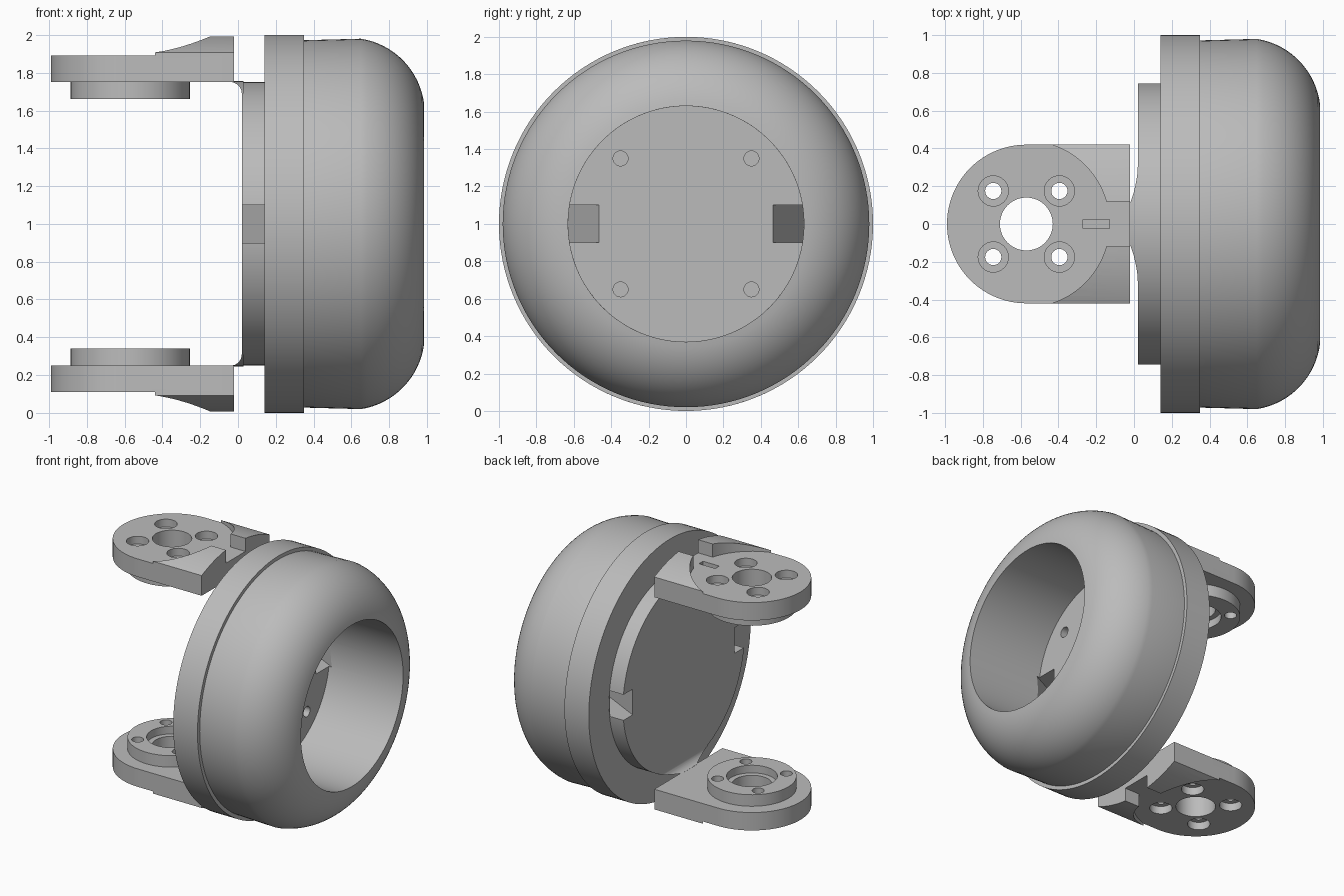
import bpy, bmesh, math
from mathutils import Matrix, Vector

old = bpy.data.objects.get("Cube")
if old:
    bpy.data.objects.remove(old, do_unlink=True)

grey = bpy.data.materials.new("plain_grey")
grey.use_nodes = True
COLOUR = (0.5, 0.5, 0.5, 1)
grey.diffuse_color = COLOUR
grey.node_tree.nodes["Principled BSDF"].inputs["Base Color"].default_value = COLOUR


def to_object(name, bm):
    bmesh.ops.recalc_face_normals(bm, faces=bm.faces)
    mesh = bpy.data.meshes.new(name)
    bm.to_mesh(mesh)
    bm.free()
    mesh.materials.append(grey)
    ob = bpy.data.objects.new(name, mesh)
    bpy.context.collection.objects.link(ob)
    return ob


def prism(name, outline, lo, hi, place):
    """Extrude a 2D outline; place(a, b, h) gives the 3D point."""
    bm = bmesh.new()
    low = [bm.verts.new(place(a, b, lo)) for a, b in outline]
    high = [bm.verts.new(place(a, b, hi)) for a, b in outline]
    bm.faces.new(low)
    bm.faces.new(high)
    n = len(outline)
    for i in range(n):
        j = (i + 1) % n
        bm.faces.new((low[i], low[j], high[j], high[i]))
    return to_object(name, bm)


def along_z(a, b, h):
    return Vector((a, b, h))


def along_x(a, b, h):
    return Vector((h, a, b))


def along_y(a, b, h):
    return Vector((a, h, b))


def arc(cx, cy, r, start, end, n):
    angles = [math.radians(start + (end - start) * i / n) for i in range(n + 1)]
    return [(cx + r * math.cos(t), cy + r * math.sin(t)) for t in angles]


def circle(cx, cy, r, n=48):
    return arc(cx, cy, r, 0, 360, n)[:-1]


def rect(x0, x1, y0, y1):
    return [(x0, y0), (x1, y0), (x1, y1), (x0, y1)]


def boolean(ob, tool, mode="DIFFERENCE"):
    mod = ob.modifiers.new("cut", "BOOLEAN")
    mod.operation, mod.solver, mod.object = mode, "EXACT", tool
    bpy.ops.object.select_all(action="DESELECT")
    bpy.context.view_layer.objects.active = ob
    ob.select_set(True)
    bpy.ops.object.modifier_apply(modifier=mod.name)
    bpy.data.objects.remove(tool, do_unlink=True)


def smooth(ob):
    bpy.ops.object.select_all(action="DESELECT")
    bpy.context.view_layer.objects.active = ob
    ob.select_set(True)
    bpy.ops.object.shade_smooth_by_angle(angle=math.radians(25))


# Cup: profile (x, radius) turned about the x axis
profile = [(0.02, 0), (0.02, 0.75), (0.14, 0.75), (0.14, 1), (0.35, 1), (0.35, 0.972), (0.65, 0.98)]
profile += arc(0.588, 0.585, 0.4, 81, 6.5, 16)[1:]
profile += [(0.35, 0.63), (0.35, 0)]
bm = bmesh.new()
verts = [bm.verts.new((x, 0, 1 + r)) for x, r in profile]
edges = [bm.edges.new(pair) for pair in zip(verts, verts[1:])]
bmesh.ops.spin(bm, geom=verts + edges, cent=(0, 0, 1), axis=(1, 0, 0), angle=math.tau, steps=128)
bmesh.ops.remove_doubles(bm, verts=bm.verts, dist=1e-4)
cup = to_object("cup", bm)

# Slanted side passages through the cup floor
for s in (-1, 1):
    outline = [(0.4, 0.44), (-0.02, 0.65), (-0.02, 0.9), (0.139, 0.9), (0.139, 0.74), (0.4, 0.61)]
    boolean(cup, prism("passage", [(x, s * y) for x, y in outline], 0.9, 1.1, along_z))

# Blind screw holes in the cup floor
for y in (-0.35, 0.35):
    for z in (0.65, 1.35):
        boolean(cup, prism("screw_hole", circle(y, z, 0.04, 24), 0.22, 0.4, along_x))
smooth(cup)

CX = -0.57  # axis of the round pivot pads


def cut_z(ob, outline, lo, hi):
    boolean(ob, prism("cutter", outline, lo, hi, along_z))


def build_arm(side, label):
    # Plate trimmed to the outer cylinder, with the round pad cut down
    outline = arc(CX, 0, 0.42, 90, 270, 48) + [(-0.02, -0.42), (-0.02, 0.42)]
    arm = prism(label + "_arm", outline, 1.75, 2.1, along_z)
    boolean(arm, prism("envelope", circle(0, 1, 1, 160), -2, 1, along_x), "INTERSECT")
    cut_z(arm, circle(CX, 0, 0.44, 96), 1.89, 2.3)
    cut_z(arm, rect(-0.3, 0.1, -0.12, 0.12), 1.89, 2.2)
    cut_z(arm, circle(CX, 0, 0.14), 1.6, 2.2)

    # Boss on the inner side of the pad
    boss = prism(label + "_boss", circle(CX, 0, 0.315, 80), 1.66, 1.75, along_z)
    cut_z(boss, circle(CX, 0, 0.18), 1.6, 1.72)
    cut_z(boss, circle(CX, 0, 0.14), 1.6, 1.9)

    # Counterbored bolt holes
    for dx in (-0.175, 0.175):
        for y in (-0.175, 0.175):
            cut_z(arm, circle(CX + dx, y, 0.08, 32), 1.83, 2.2)
            cut_z(arm, circle(CX + dx, y, 0.043, 24), 1.6, 2.2)
            cut_z(boss, circle(CX + dx, y, 0.043, 24), 1.6, 1.9)

    # Shallow key slot, upper arm only
    if side > 0:
        cut_z(arm, rect(-0.27, -0.13, -0.025, 0.025), 1.86, 2.2)

    # Concave fillet joining the arm to the cup face
    web_outline = arc(-0.04, 1.69, 0.06, 80, 0, 8) + [(0.03, 1.69), (0.03, 1.76), (-0.03, 1.76)]
    web = prism(label + "_fillet", web_outline, -0.5, 0.5, along_y)
    boolean(web, prism("envelope", circle(0, 1, 0.755, 128), -1, 1, along_x), "INTERSECT")

    for ob in (arm, boss, web):
        if side < 0:
            ob.data.transform(Matrix.Translation((0, 0, 2)) @ Matrix.Diagonal((1, 1, -1, 1)))
            ob.data.flip_normals()
        smooth(ob)


build_arm(1, "upper")
build_arm(-1, "lower")
